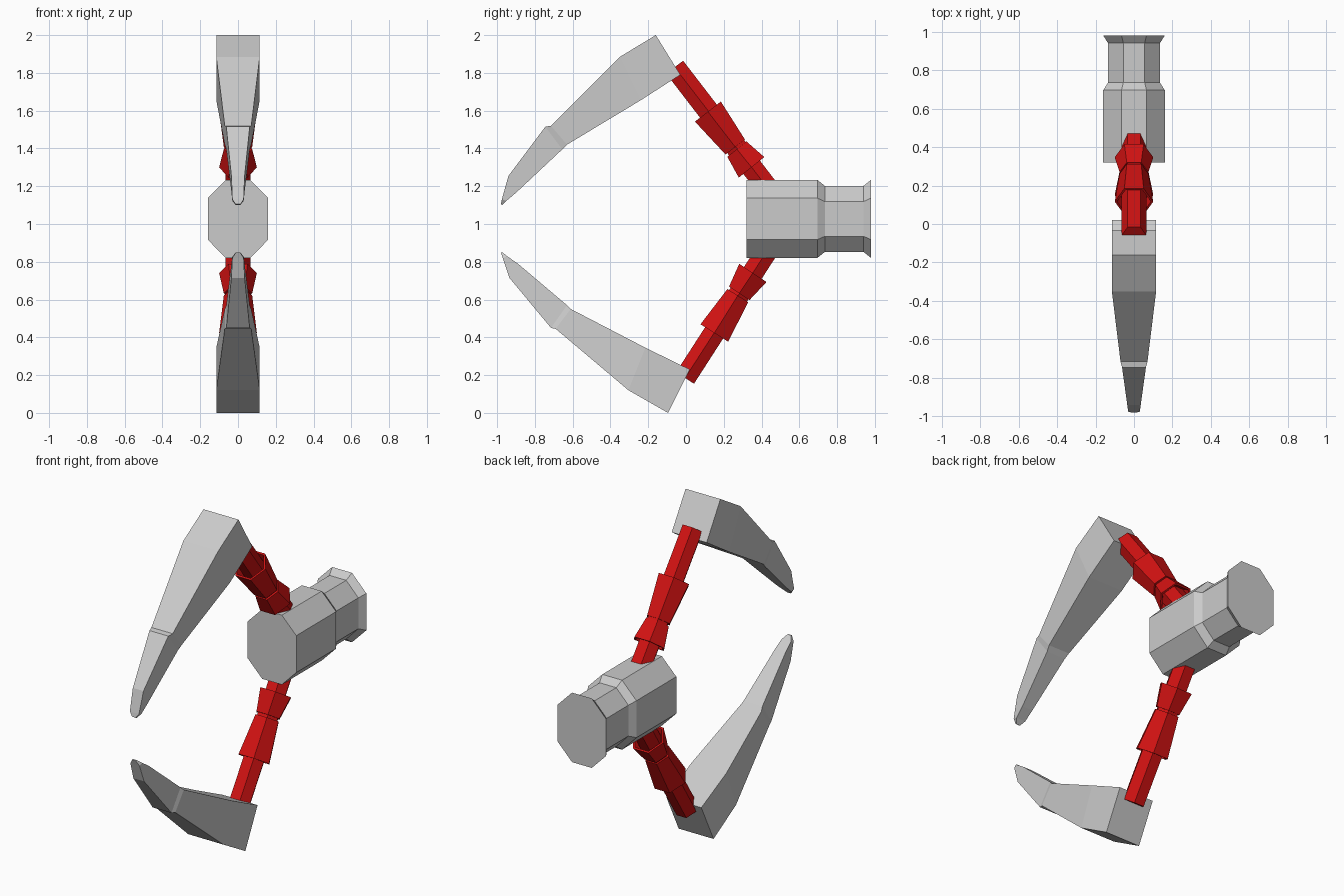
import bpy, bmesh, math
from mathutils import Vector

if "Cube" in bpy.data.objects:
    bpy.data.objects.remove(bpy.data.objects["Cube"])


def material(name, rgb):
    m = bpy.data.materials.new(name)
    m.diffuse_color = (*rgb, 1)
    m.use_nodes = True
    m.node_tree.nodes["Principled BSDF"].inputs["Base Color"].default_value = m.diffuse_color
    return m


GREY = material("steel grey", (0.6, 0.6, 0.6))
RED = material("arm red", (0.64, 0.006, 0.006))


def loft(name, rings, mat):
    """Skin a list of equal-length point rings and cap both ends."""
    bm = bmesh.new()
    loops = [[bm.verts.new(p) for p in ring] for ring in rings]
    n = len(loops[0])
    for a, b in zip(loops, loops[1:]):
        for i in range(n):
            j = (i + 1) % n
            bm.faces.new((a[i], a[j], b[j], b[i]))
    bm.faces.new(loops[0])
    bm.faces.new(loops[-1])
    bmesh.ops.recalc_face_normals(bm, faces=bm.faces)
    me = bpy.data.meshes.new(name)
    bm.to_mesh(me)
    bm.free()
    me.materials.append(mat)
    ob = bpy.data.objects.new(name, me)
    bpy.context.collection.objects.link(ob)
    return ob


def hex_ring(centre, axis, r):
    """Six-sided ring with corners on the x axis, square to the arm axis."""
    side = Vector((1, 0, 0))
    up = axis.cross(side)
    return [centre + r * (math.cos(k * math.pi / 3) * side + math.sin(k * math.pi / 3) * up)
            for k in range(6)]


def octagon(y, hx, hz, fx, fz, cz=1.027):
    """Stretched octagon: half sizes hx, hz and half flats fx, fz."""
    pts = [(hx, -fz), (hx, fz), (fx, hz), (-fx, hz), (-hx, fz), (-hx, -fz), (-fx, -hz), (fx, -hz)]
    return [(x, y, cz + z) for x, z in pts]


# Body: thick front block, narrower neck, flared rear rim
BIG, SMALL = (0.16, 0.207, 0.065, 0.11), (0.135, 0.175, 0.055, 0.092)
loft("body", [octagon(y, *s) for y, s in
              ((0.32, BIG), (0.695, BIG), (0.735, SMALL), (0.94, SMALL), (0.98, BIG))], GREY)


# Arms: a hexagonal rod carrying two hollow-ended cuffs
def cuff(name, narrow, wide):
    axis = (wide - narrow).normalized()
    stations = ((narrow, 0.06), (narrow, 0.075), (wide, 0.1),
                (wide, 0.088), (narrow.lerp(wide, 0.6), 0.06))
    loft(name, [hex_ring(c, axis, r) for c, r in stations], RED)


def arm(prefix, tip, root, outer, joint, inner):
    tip, root, outer, joint, inner = (Vector((0, *p)) for p in (tip, root, outer, joint, inner))
    axis = (root - tip).normalized()
    loft(prefix + "_arm_rod", [hex_ring(c, axis, 0.065) for c in (tip, root)], RED)
    cuff(prefix + "_long_cuff", joint - axis * 0.007, outer)
    cuff(prefix + "_short_cuff", joint + axis * 0.007, inner)


arm("upper", (-0.06, 1.83), (0.44, 1.18), (0.116, 1.595), (0.265, 1.402), (0.347, 1.30))
arm("lower", (-0.005, 0.185), (0.46, 0.906), (0.15, 0.423), (0.278, 0.627), (0.354, 0.741))


# Claws: rectangular sections (outer y, z, inner y, z, half width)
def claw(name, sections):
    loft(name, [[(-w, oy, oz), (w, oy, oz), (w, iy, iz), (-w, iy, iz)]
                for oy, oz, iy, iz, w in sections], GREY)


claw("upper_claw", (
    (-0.16, 2.0, -0.03, 1.79, 0.115),
    (-0.35, 1.885, -0.24, 1.655, 0.115),
    (-0.715, 1.52, -0.63, 1.42, 0.07),
    (-0.745, 1.515, -0.655, 1.395, 0.062),
    (-0.94, 1.255, -0.895, 1.17, 0.035),
    (-0.975, 1.13, -0.95, 1.123, 0.03),
    (-0.98, 1.105, -0.972, 1.10, 0.012)))
claw("lower_claw", (
    (-0.095, 0.0, 0.02, 0.23, 0.115),
    (-0.305, 0.12, -0.215, 0.345, 0.115),
    (-0.69, 0.445, -0.61, 0.55, 0.07),
    (-0.715, 0.45, -0.63, 0.57, 0.062),
    (-0.935, 0.715, -0.89, 0.79, 0.035),
    (-0.97, 0.82, -0.945, 0.828, 0.03),
    (-0.98, 0.848, -0.972, 0.85, 0.012)))
